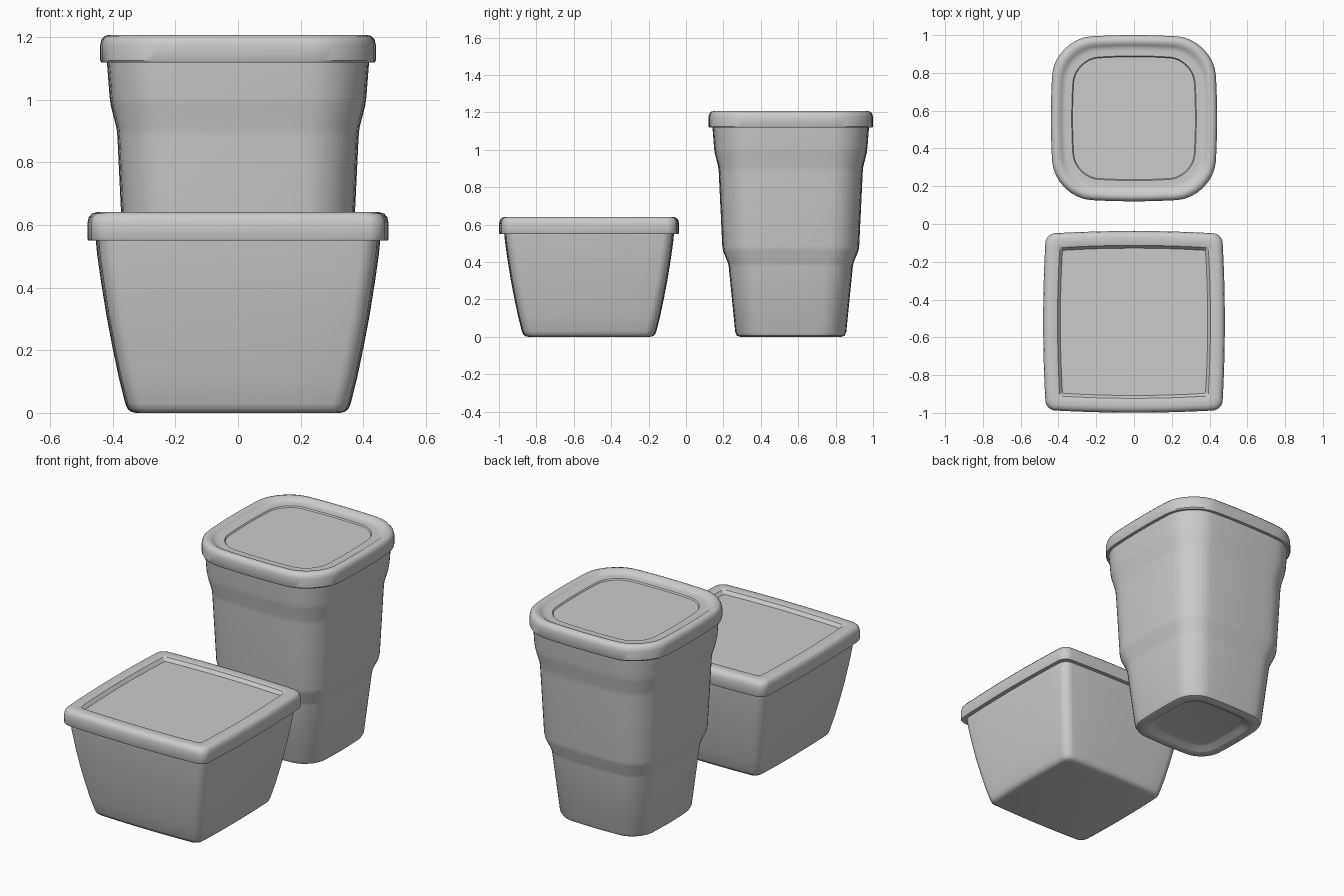
import bpy, bmesh, math


def section(h, r, bow, seg=8, side=8):
    """Rounded square outline with gently bowed sides."""
    r = min(r, h * 0.95)
    c = h - r
    pts = []
    for q in range(4):
        a0 = q * math.pi / 2
        cx, cy = ((c, c), (-c, c), (-c, -c), (c, -c))[q]
        for i in range(seg + 1):
            a = a0 + i / seg * math.pi / 2
            pts.append((cx + r * math.cos(a), cy + r * math.sin(a)))
        nx, ny = ((-c, c), (-c, -c), (c, -c), (c, c))[q]
        sx, sy = pts[-1]
        for i in range(1, side):
            t = i / side
            pts.append((sx + (nx - cx) * t, sy + (ny - cy) * t))
    return [(x * (1 - bow * (y / h) ** 2), y * (1 - bow * (x / h) ** 2)) for x, y in pts]


def loft(name, y0, profile, bow):
    """Stack outlines given as (half width, height, corner radius), capped at both ends."""
    bm = bmesh.new()
    rings = [[bm.verts.new((x, y + y0, z)) for x, y in section(h, r, bow)]
             for h, z, r in profile]
    n = len(rings[0])
    for a, b in zip(rings, rings[1:]):
        for i in range(n):
            j = (i + 1) % n
            bm.faces.new((a[i], a[j], b[j], b[i]))
    bm.faces.new(rings[0][::-1])
    bm.faces.new(rings[-1])
    bmesh.ops.recalc_face_normals(bm, faces=bm.faces)
    mesh = bpy.data.meshes.new(name)
    bm.to_mesh(mesh)
    bm.free()
    ob = bpy.data.objects.new(name, mesh)
    bpy.context.collection.objects.link(ob)
    bpy.ops.object.select_all(action='DESELECT')
    ob.select_set(True)
    bpy.context.view_layer.objects.active = ob
    bpy.ops.object.shade_smooth_by_angle(angle=math.radians(35))
    return ob


# Tall stepped container with a recessed foot
loft("tall_tub", 0.56, [
    (0.19, 0.025, 0.07), (0.21, 0.022, 0.08), (0.235, 0.003, 0.09), (0.245, 0.0, 0.10),
    (0.272, 0.0, 0.11), (0.288, 0.006, 0.12), (0.297, 0.025, 0.12),
    (0.332, 0.375, 0.13), (0.336, 0.395, 0.13), (0.362, 0.46, 0.14), (0.366, 0.485, 0.14),
    (0.385, 0.88, 0.15), (0.388, 0.91, 0.15), (0.406, 0.98, 0.16), (0.41, 1.01, 0.16),
    (0.42, 1.14, 0.17)], 0.05)

# Tall container lid: rolled rim, groove and centre panel
loft("tall_lid", 0.56, [
    (0.415, 1.118, 0.19), (0.436, 1.118, 0.20), (0.44, 1.125, 0.20), (0.44, 1.175, 0.20),
    (0.436, 1.192, 0.20), (0.426, 1.203, 0.19), (0.412, 1.207, 0.18), (0.397, 1.204, 0.17),
    (0.385, 1.195, 0.165), (0.375, 1.188, 0.16), (0.36, 1.186, 0.15), (0.33, 1.186, 0.13),
    (0.325, 1.178, 0.125)], 0.05)

# Low square container with curved flaring walls
loft("low_tub", -0.518, [
    (0.325, 0.0, 0.03), (0.34, 0.003, 0.04), (0.352, 0.012, 0.045), (0.36, 0.03, 0.05),
    (0.38, 0.11, 0.05), (0.401, 0.21, 0.05), (0.42, 0.31, 0.05), (0.436, 0.41, 0.05),
    (0.449, 0.50, 0.05), (0.456, 0.57, 0.05)], 0.025)

# Low container lid: rounded rim around a sunken panel
loft("low_lid", -0.518, [
    (0.45, 0.55, 0.045), (0.478, 0.55, 0.05), (0.481, 0.556, 0.05), (0.481, 0.605, 0.05),
    (0.477, 0.624, 0.05), (0.467, 0.636, 0.045), (0.45, 0.641, 0.04), (0.42, 0.641, 0.025),
    (0.405, 0.637, 0.015), (0.397, 0.627, 0.01), (0.39, 0.618, 0.008)], 0.03)
